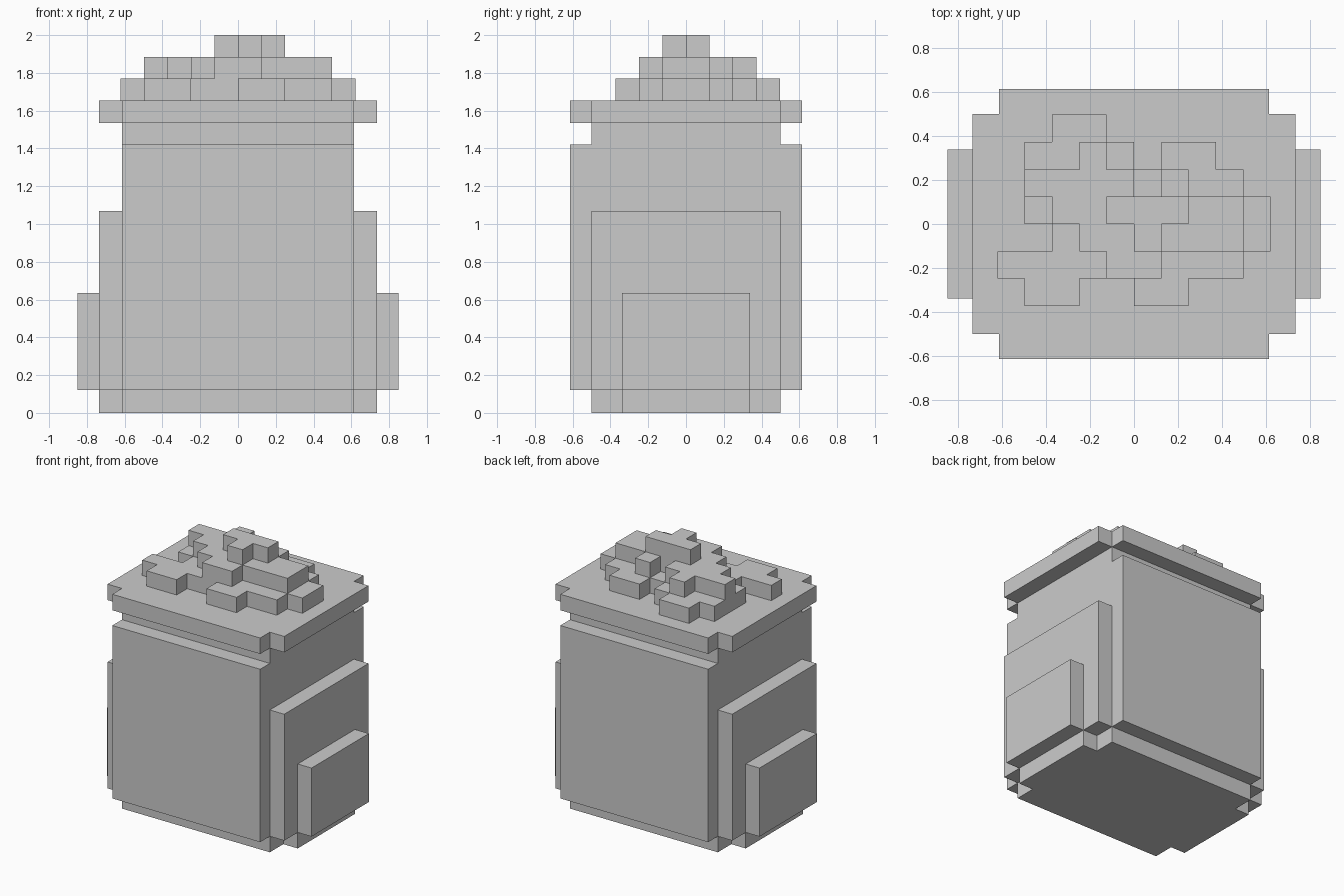
import bpy, bmesh

if "Cube" in bpy.data.objects:
    bpy.data.objects.remove(bpy.data.objects["Cube"])


def prism(name, outline, z0, z1):
    """Extrude a flat outline (counter-clockwise) from z0 to z1."""
    bm = bmesh.new()
    face = bm.faces.new([bm.verts.new((x, y, z0)) for x, y in outline])
    new = bmesh.ops.extrude_face_region(bm, geom=[face], use_keep_orig=True)
    for v in new["geom"]:
        if isinstance(v, bmesh.types.BMVert):
            v.co.z = z1
    bmesh.ops.recalc_face_normals(bm, faces=bm.faces)
    mesh = bpy.data.meshes.new(name)
    bm.to_mesh(mesh)
    bm.free()
    ob = bpy.data.objects.new(name, mesh)
    bpy.context.collection.objects.link(ob)
    return ob


def rect(x0, x1, y):
    return [(x0, -y), (x1, -y), (x1, y), (x0, y)]


def notched(xo, xi, yo, yi):
    """Rectangle with a square notch cut from each corner."""
    return [(-xi, -yo), (xi, -yo), (xi, -yi), (xo, -yi), (xo, yi), (xi, yi),
            (xi, yo), (-xi, yo), (-xi, yi), (-xo, yi), (-xo, -yi), (-xi, -yi)]


# Jar: foot, body, neck and lid
prism("foot", notched(0.735, 0.615, 0.5, 0.34), 0, 0.12)
prism("body", rect(-0.615, 0.615, 0.615), 0.12, 1.42)
prism("neck", rect(-0.615, 0.615, 0.5), 1.42, 1.535)
prism("rim_slab", notched(0.735, 0.615, 0.615, 0.5), 1.535, 1.655)

# Stepped side panels, mirrored left and right
for side, s in (("left", -1), ("right", 1)):
    for name, xa, xb, y, top in (("inner_panel", 0.615, 0.735, 0.5, 1.07),
                                 ("outer_panel", 0.735, 0.85, 0.34, 0.635)):
        prism(f"{side}_{name}", rect(*sorted((s * xa, s * xb)), y), 0.12, top)

# Heap on top: three stepped layers, outlines in grid cells
CELL = 0.1245
heap = [
    ("heap_bottom", 1.655, 1.77,
     [(-5, -2), (-4, -2), (-4, -3), (-2, -3), (-2, -2), (0, -2), (0, -3), (2, -3),
      (2, -2), (4, -2), (4, -1), (5, -1), (5, 1), (4, 1), (4, 2), (3, 2), (3, 3),
      (1, 3), (1, 2), (0, 2), (0, 3), (-1, 3), (-1, 4), (-3, 4), (-3, 3), (-4, 3),
      (-4, 0), (-3, 0), (-3, -1), (-5, -1)]),
    ("heap_middle", 1.77, 1.885,
     [(-4, 1), (-3, 1), (-3, 0), (-2, 0), (-2, -1), (-1, -1), (-1, -2), (1, -2),
      (1, -1), (4, -1), (4, 1), (2, 1), (2, 2), (1, 2), (1, 1), (0, 1), (0, 2),
      (-1, 2), (-1, 3), (-2, 3), (-2, 2), (-4, 2)]),
    ("heap_peak", 1.885, 2.0,
     [(-1, 0), (0, 0), (0, -1), (1, -1), (1, 0), (2, 0), (2, 1), (-1, 1)]),
]
for name, z0, z1, cells in heap:
    prism(name, [(x * CELL, y * CELL) for x, y in cells], z0, z1)
